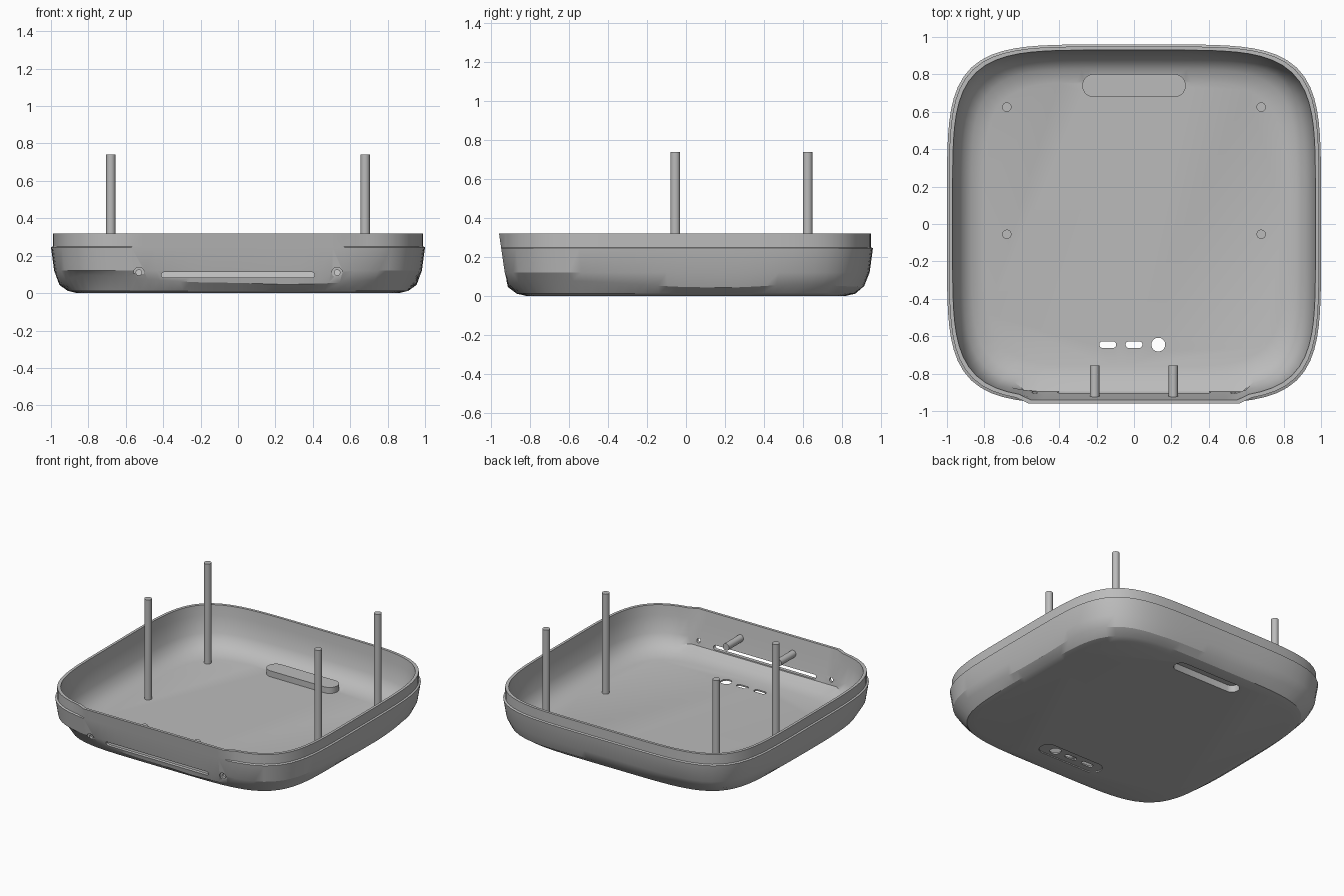
import bpy, bmesh, math, random
from mathutils import Matrix, Vector

random.seed(4)
if "Cube" in bpy.data.objects:
    bpy.data.objects.remove(bpy.data.objects["Cube"])

grey = bpy.data.materials.new("plain grey")
grey.use_nodes = True
grey.diffuse_color = (0.5, 0.5, 0.5, 1)
grey.node_tree.nodes["Principled BSDF"].inputs["Base Color"].default_value = (0.5, 0.5, 0.5, 1)

SEG = 120
POWER = 5


def make(name, bm):
    bmesh.ops.recalc_face_normals(bm, faces=bm.faces)
    mesh = bpy.data.meshes.new(name)
    bm.to_mesh(mesh)
    bm.free()
    mesh.materials.append(grey)
    ob = bpy.data.objects.new(name, mesh)
    bpy.context.collection.objects.link(ob)
    return ob


def smooth(ob):
    bpy.ops.object.select_all(action='DESELECT')
    ob.select_set(True)
    bpy.context.view_layer.objects.active = ob
    bpy.ops.object.shade_smooth_by_angle(angle=math.radians(25))


def pill(name, centre, half, radius, depth, axis='Z'):
    """Stadium-shaped prism; half = 0 gives a plain cylinder."""
    bm = bmesh.new()
    n = 24
    verts = []
    for i in range(n):
        a = math.tau * (i + 0.5) / n
        shift = math.copysign(half, math.cos(a))
        verts.append(bm.verts.new((radius * math.cos(a) + shift, radius * math.sin(a), -depth / 2)))
    face = bm.faces.new(verts)
    top = bmesh.ops.extrude_face_region(bm, geom=[face])['geom']
    bmesh.ops.translate(bm, vec=(0, 0, depth),
                        verts=[v for v in top if isinstance(v, bmesh.types.BMVert)])
    if axis == 'Y':
        bm.transform(Matrix.Rotation(math.pi / 2, 4, 'X'))
    bm.transform(Matrix.Translation(Vector(centre)))
    return make(name, bm)


def front_plane(z):
    return -0.925 - 0.035 * (z - 0.08) / 0.24


# Coarse random offsets give the chipped facets of the lower edge
STEP = 5
chips = [random.uniform(-1, 1) for _ in range(SEG // STEP)]


def chip(i):
    k, f = divmod(i, STEP)
    f /= STEP
    return chips[k] * (1 - f) + chips[(k + 1) % len(chips)] * f


def ring(bm, inset, z, wall=0.0, jag=0.0):
    verts = []
    for i in range(SEG):
        a = math.tau * i / SEG
        c, s = math.cos(a), math.sin(a)
        r = (abs(c) ** POWER + abs(s) ** POWER) ** (-1 / POWER)
        x, y = (1 - inset) * r * c, (0.96 - inset) * r * s
        corner = abs(math.sin(2 * a)) ** 3
        zz = z + jag * (0.4 + corner) * chip(i) + jag * corner
        limit = front_plane(zz) + wall
        flat_from = 0.06 if wall else 0.2
        if y < -0.5 and abs(x) < 0.6 and z > flat_from:
            y = limit
        y = max(y, limit)
        verts.append(bm.verts.new((x, y, zz)))
    return verts


# Open tray: outside from floor to rim, then inside back to floor
bm = bmesh.new()
rings = [ring(bm, *p) for p in (
    (0.14, 0), (0.09, 0.012), (0.045, 0.05, 0, 0.022), (0.017, 0.12), (0, 0.245), (0.011, 0.25),
    (0.011, 0.32), (0.03, 0.32, 0.02), (0.036, 0.25, 0.022), (0.055, 0.13, 0.025),
    (0.085, 0.075, 0.03), (0.13, 0.038, 0.03), (0.2, 0.018, 0.03))]
for low, high in zip(rings, rings[1:]):
    for i in range(SEG):
        j = (i + 1) % SEG
        bm.faces.new((low[i], low[j], high[j], high[i]))
bm.faces.new(rings[0])
bm.faces.new(rings[-1])
tray = make("tray_shell", bm)

# Raised pocket at the back, then recesses, ports, slot and screw holes
tools = [('UNION', pill("pocket_boss", (0, 0.74, 0.033), 0.215, 0.062, 0.056))]
cuts = [
    ((0, 0.74, 0), 0.215, 0.052, 0.1, 'Z'),
    ((0, -0.645, 0), 0.19, 0.062, 0.016, 'Z'),
    ((-0.14, -0.645, 0), 0.027, 0.018, 0.2, 'Z'),
    ((0, -0.645, 0), 0.027, 0.018, 0.2, 'Z'),
    ((0.13, -0.645, 0), 0, 0.037, 0.2, 'Z'),
    ((0, -0.92, 0.097), 0.395, 0.015, 0.18, 'Y'),
]
for side in (-1, 1):
    cuts.append(((side * 0.53, -0.965, 0.11), 0, 0.028, 0.09, 'Y'))
    cuts.append(((side * 0.53, -0.92, 0.11), 0, 0.015, 0.2, 'Y'))
for c in cuts:
    tools.append(('DIFFERENCE', pill("cutter", *c)))
for operation, tool in tools:
    tool.hide_render = True
    mod = tray.modifiers.new("cut", 'BOOLEAN')
    mod.operation = operation
    mod.solver = 'EXACT'
    mod.object = tool
bpy.context.view_layer.update()
graph = bpy.context.evaluated_depsgraph_get()
result = bpy.data.meshes.new_from_object(tray.evaluated_get(graph))
tray.modifiers.clear()
tray.data = result
for _, tool in tools:
    bpy.data.objects.remove(tool)
smooth(tray)

# Tall standing posts and short wall pegs
for side, label in ((-1, "right"), (1, "left")):
    for y, place in ((-0.055, "middle"), (0.625, "back")):
        smooth(pill(f"{place}_{label}_post", (side * 0.68, y, 0.3775), 0, 0.025, 0.725))
    smooth(pill(f"{label}_wall_peg", (side * 0.21, -0.843, 0.205), 0, 0.025, 0.175, 'Y'))
